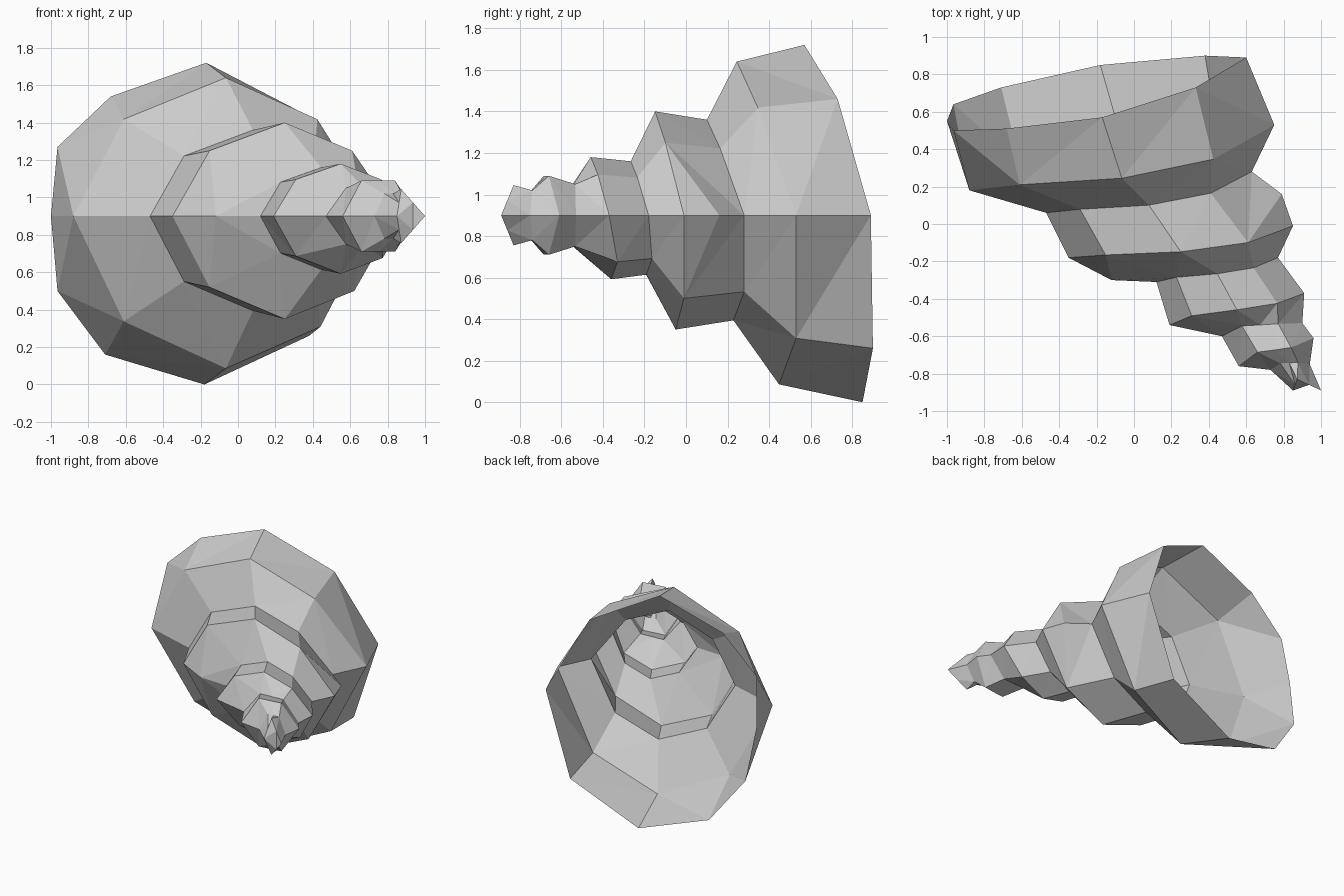
import bpy
import bmesh
from mathutils import Vector

cube = bpy.data.objects.get("Cube")
if cube:
    bpy.data.objects.remove(cube)

AXIS_HEIGHT = 0.9

# Unit cross-sections: side-to-side, along-the-shell and height factors
OCT = ((-1, -.67, 0, .6, 1, .62, 0, -.67),
       (-1, -.83, -.63, -.05, 1, 1, .53, -.15),
       (0, .7, 1, .7, 0, -.8, -1.1, -.76))
HEX = ((-1, -.5, -.05, .4, 1, .4, -.05, -.5),
       (-1, 0, .15, .33, 1, .33, .15, 0),
       (0, 1, 1, 1, 0, -1, -1, -1))
DIAMOND = ((-1, -.85, -.7, .15, 1, .15, -.7, -.85),
           (-1, -.5, 0, .5, 1, .5, 0, -.5),
           (0, .5, 1, .5, 0, -.5, -1, -.5))


def ring(shape, left, right, height, lift=0):
    """Closed loop of eight points spanning two side points."""
    mid = (Vector(left) + Vector(right)) / 2
    half = (Vector(right) - Vector(left)) / 2
    return [(mid.x + half.x * u, mid.y + half.y * v + lift * min(abs(w), 1),
             AXIS_HEIGHT + height * w) for u, v, w in zip(*shape)]


# Flared lip of the opening, then seams and shoulders towards the tip
lip = [(-1, .55, .9), (-.68, .51, 1.54), (-.17, .57, 1.72), (.33, .73, 1.46),
       (.6, .89, .9), (.38, .9, .26), (-.18, .85, 0), (-.71, .73, .16)]
rings = [
    lip,
    ring(OCT, (-.88, .18), (.75, .53), .74),
    ring(OCT, (-.47, .06), (.63, .28), .46),
    ring(OCT, (-.35, -.18), (.85, -.01), .5),
    ring(OCT, (.12, -.31), (.77, -.18), .26, .02),
    ring(OCT, (.19, -.54), (.91, -.37), .28, .05),
    ring(HEX, (.47, -.6), (.9, -.53), .15, .02),
    ring(HEX, (.56, -.76), (.96, -.61), .19),
    ring(HEX, (.73, -.78), (.94, -.75), .12, .02),
    ring(DIAMOND, (.85, -.89), (1, -.89), .145, .06),
]

# Skin neighbouring loops and close the tip; the opening stays hollow
bm = bmesh.new()
loops = [[bm.verts.new(p) for p in r] for r in rings]
for a, b in zip(loops, loops[1:]):
    for i in range(8):
        j = (i + 1) % 8
        bm.faces.new((a[i], a[j], b[j], b[i]))
bm.faces.new(loops[-1])

# Extra corners on the lip and on two whorls
extras = [(loops[0][0], loops[0][1], (-.965, .5, 1.27)),
          (loops[0][0], loops[0][7], (-.965, .64, .5)),
          (loops[2][4], loops[3][4], (.79, .16, .9)),
          (loops[3][0], loops[4][0], (-.12, -.3, .9))]
for a, b, co in extras:
    edge = bm.edges.get((a, b))
    bmesh.utils.edge_split(edge, a, .5)[1].co = co

bmesh.ops.recalc_face_normals(bm, faces=bm.faces)
bmesh.ops.triangulate(bm, faces=bm.faces)
mesh = bpy.data.meshes.new("spiral_shell")
bm.to_mesh(mesh)
bm.free()

shell = bpy.data.objects.new("spiral_shell", mesh)
bpy.context.collection.objects.link(shell)

# Single pale grey colour
grey = bpy.data.materials.new("shell_grey")
grey.use_nodes = True
colour = (.6, .6, .6, 1)
grey.diffuse_color = colour
grey.node_tree.nodes["Principled BSDF"].inputs["Base Color"].default_value = colour
mesh.materials.append(grey)
